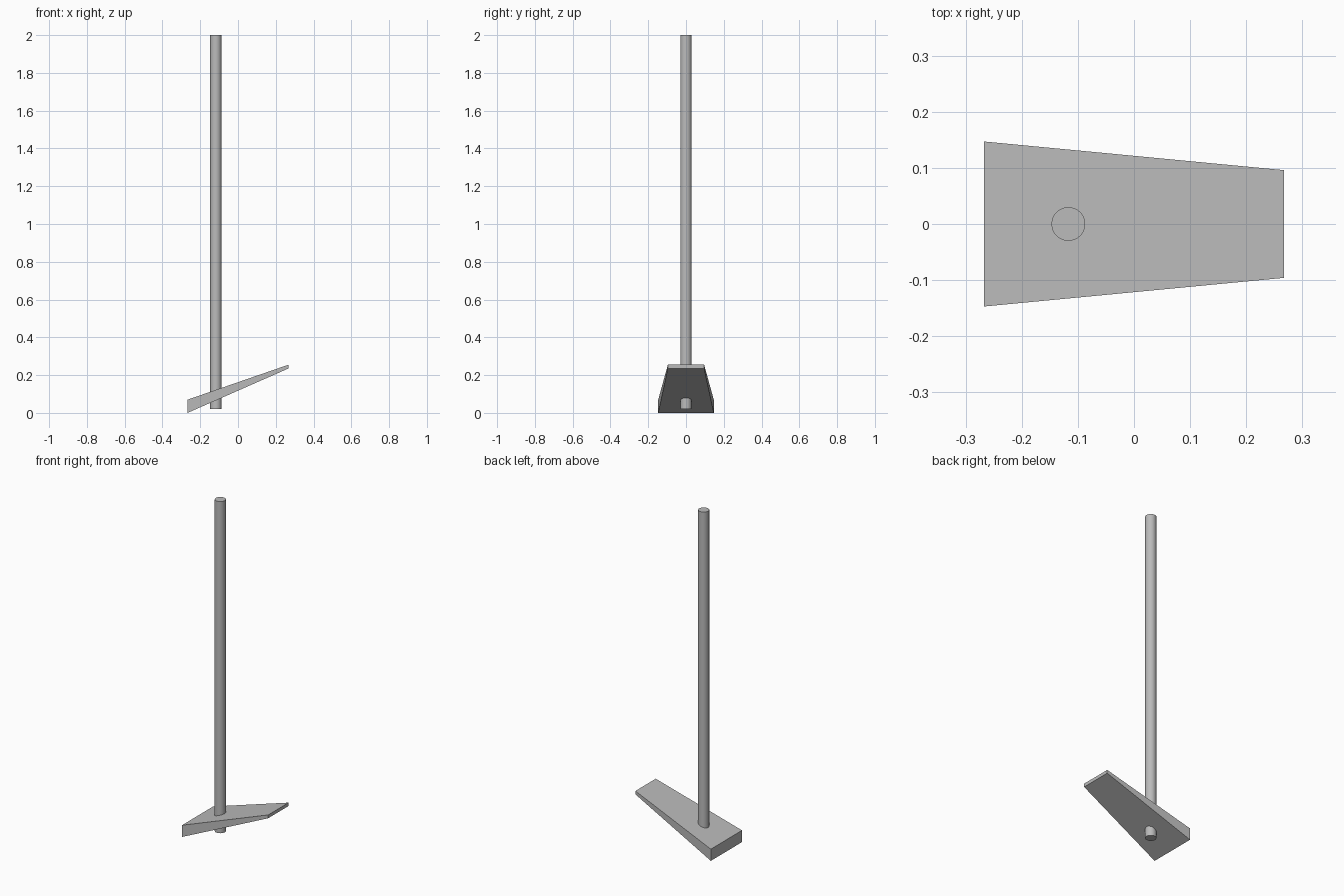
import bpy
import bmesh
import math

cube = bpy.data.objects.get("Cube")
if cube:
    bpy.data.objects.remove(cube, do_unlink=True)

# Single plain grey
GREY = (0.5, 0.5, 0.5, 1)
grey = bpy.data.materials.new("plain_grey")
grey.use_nodes = True
grey.diffuse_color = GREY
grey.node_tree.nodes["Principled BSDF"].inputs["Base Color"].default_value = GREY

# Blade: tapered wedge lofted between its two rectangular ends
# each end: x, half width, bottom z, top z
ENDS = [(-0.267, 0.147, 0.0, 0.07), (0.267, 0.096, 0.235, 0.255)]
bm = bmesh.new()
rings = [[bm.verts.new(c) for c in ((x, -w, lo), (x, w, lo), (x, w, hi), (x, -w, hi))]
         for x, w, lo, hi in ENDS]
for ring in rings:
    bm.faces.new(ring)
for i in range(4):
    j = (i + 1) % 4
    bm.faces.new((rings[0][i], rings[0][j], rings[1][j], rings[1][i]))
bmesh.ops.recalc_face_normals(bm, faces=bm.faces)
mesh = bpy.data.meshes.new("blade")
bm.to_mesh(mesh)
bm.free()
blade = bpy.data.objects.new("blade", mesh)
bpy.context.collection.objects.link(blade)
blade.data.materials.append(grey)

# Handle: round pole passing through the blade
BOTTOM, TOP = 0.02, 2.0
bpy.ops.mesh.primitive_cylinder_add(vertices=48, radius=0.03, depth=TOP - BOTTOM,
                                    location=(-0.117, 0, (TOP + BOTTOM) / 2))
handle = bpy.context.object
handle.name = "handle"
handle.data.materials.append(grey)
bpy.ops.object.shade_smooth_by_angle(angle=math.radians(30))
